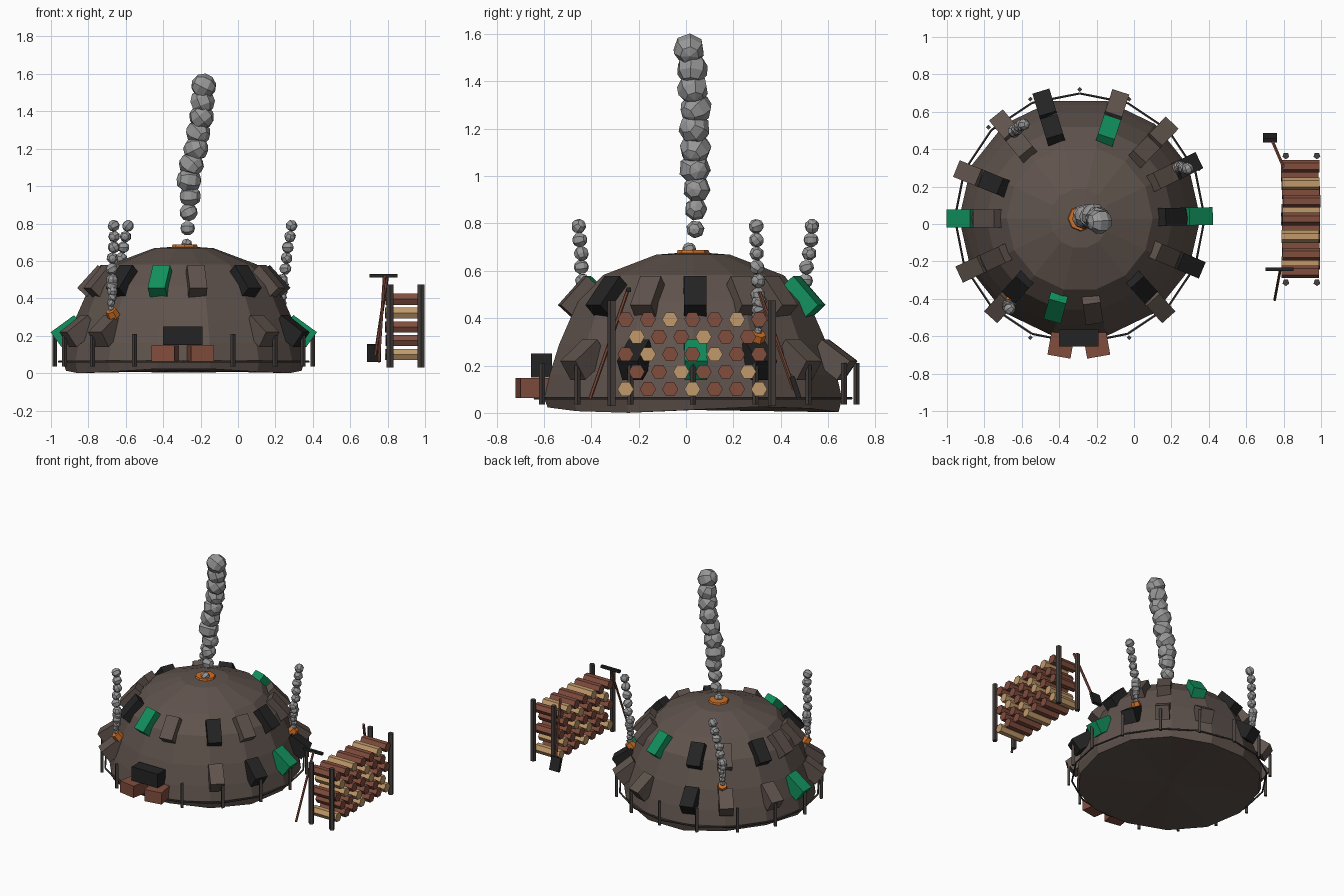
import bpy, bmesh, math, random
from mathutils import Vector, Matrix, Euler

if "Cube" in bpy.data.objects:
    bpy.data.objects.remove(bpy.data.objects["Cube"])

random.seed(4)
CX, CY = -0.29, 0.03          # centre of the mound


def mat(name, r, g, b):
    m = bpy.data.materials.new(name)
    m.diffuse_color = (r, g, b, 1)
    m.use_nodes = True
    m.node_tree.nodes["Principled BSDF"].inputs["Base Color"].default_value = m.diffuse_color
    return m


EARTH = mat("earth_brown", .115, .086, .073)
BLACK = mat("charcoal_black", .017, .017, .017)
GREEN = mat("moss_green", .006, .28, .11)
RED = mat("red_brown_wood", .22, .075, .048)
TAN = mat("tan_wood", .53, .32, .145)
GREY = mat("smoke_grey", .31, .31, .31)
ORANGE = mat("ember_orange", .62, .16, .02)
POST = mat("dark_post", .06, .05, .046)


def finish(name, bm, m):
    me = bpy.data.meshes.new(name)
    bmesh.ops.recalc_face_normals(bm, faces=bm.faces)
    bm.to_mesh(me)
    bm.free()
    me.materials.append(m)
    ob = bpy.data.objects.new(name, me)
    bpy.context.collection.objects.link(ob)
    return ob


def box(name, loc, size, m, rot=None):
    bm = bmesh.new()
    R = rot or Matrix.Identity(4)
    bmesh.ops.create_cube(bm, size=1, matrix=Matrix.Translation(loc) @ R @ Matrix.Diagonal((*size, 1)))
    return finish(name, bm, m)


def rod(name, a, b, r, m, sides=6, r2=None):
    a, b = Vector(a), Vector(b)
    d = b - a
    bm = bmesh.new()
    M = Matrix.Translation((a + b) / 2) @ d.to_track_quat('Z', 'Y').to_matrix().to_4x4()
    bmesh.ops.create_cone(bm, cap_ends=True, segments=sides, radius1=r,
                          radius2=r if r2 is None else r2, depth=d.length, matrix=M)
    return finish(name, bm, m)


def polar(deg, r, z):
    a = math.radians(deg)
    return Vector((CX + r * math.cos(a), CY + r * math.sin(a), z))


# Mound: a lathed faceted dome with an uneven closed bottom
SIDES = 14
profile = [(.63, .0), (.645, .06), (.622, .16), (.58, .29), (.50, .47), (.39, .582), (.16, .668)]
bm = bmesh.new()
rings = []
for k, (r, z) in enumerate(profile):
    ring = []
    for i in range(SIDES):
        a = 360 * i / SIDES
        dz = .013 * (1 + math.sin(math.radians(a) * 3)) if k == 0 else 0
        ring.append(bm.verts.new(polar(a, r, z + dz)))
    rings.append(ring)
for lo, hi in zip(rings, rings[1:]):
    for i in range(SIDES):
        j = (i + 1) % SIDES
        bm.faces.new((lo[i], lo[j], hi[j], hi[i]))
for ring, z in ((rings[0], .012), (rings[-1], .68)):
    c = bm.verts.new((CX, CY, z))
    for i in range(SIDES):
        bm.faces.new((ring[i], ring[(i + 1) % SIDES], c))
finish("mound", bm, EARTH)

# Cord around the foot of the mound, and the stakes outside it
for i in range(16):
    a = 22.5 * i
    rod("foot_cord", polar(a, .668, .062), polar(a + 22.5, .668, .062), .006, POST, 5)
    if i != 12:
        rod("stake", polar(a, .69, .035), polar(a, .69, .21), .013, POST, 4)

# Sods leaning on the mound: angle, upper colour, lower colour
E, K, G = EARTH, BLACK, GREEN
sods = [(1, K, G), (26, E, K), (46, E, E), (72, G, E), (107, K, K), (129, E, E), (158, K, E),
        (180, E, G), (205, E, E), (228, K, E), (255, G, None), (278, E, None), (312, K, E), (337, E, K)]
for a, up, low in sods:
    turn = Matrix.Rotation(math.radians(a), 4, 'Z')
    box("upper_sod", polar(a, .485, .49), (.165, .095, .08), up,
        turn @ Matrix.Rotation(math.radians(48), 4, 'Y'))
    if low:
        box("lower_sod", polar(a, .62, .225), (.155, .095, .098), low,
            turn @ Matrix.Rotation(math.radians(36), 4, 'Y'))

# Entrance blocks
box("entrance_lintel", (-.295, -.61, .2), (.21, .09, .1), BLACK)
for x, t in ((-.39, -10), (-.20, 10)):
    box("entrance_block", (x, -.645, .105), (.125, .13, .085), RED,
        Matrix.Rotation(math.radians(t), 4, 'Z'))


# Smoke columns: strings of faceted puffs growing from an ember disc
def smoke(name, path, r0, r1, n):
    bm = bmesh.new()
    for i in range(n):
        t = i / (n - 1)
        u = t * (len(path) - 1)
        k = min(int(u), len(path) - 2)
        p = Vector(path[k]).lerp(Vector(path[k + 1]), u - k)
        p += Vector((random.uniform(-1, 1), random.uniform(-1, 1), 0)) * r1 * .12
        r = r0 + (r1 - r0) * min(1, t * 2.5)
        R = Euler([random.uniform(0, 6) for _ in range(3)]).to_matrix().to_4x4()
        bmesh.ops.create_uvsphere(bm, u_segments=7, v_segments=5, radius=r,
                                  matrix=Matrix.Translation(p) @ R)
    finish(name, bm, GREY)


rod("top_ember", (-.285, .03, .66), (-.285, .03, .687), .075, ORANGE, 8, .065)
smoke("main_smoke", [(-.27, .02, .69), (-.265, .045, .86), (-.26, .035, 1.03), (-.225, .042, 1.2),
                     (-.195, .03, 1.37), (-.18, .012, 1.535)], .03, .068, 11)
for bx, by, tx, ty in ((.24, .305, .29, .30), (-.64, .495, -.592, .535), (-.675, -.435, -.662, -.45)):
    out = (Vector((bx - CX, by - CY, 0)).normalized() + Vector((0, 0, 1.3))).normalized()
    base = Vector((bx, by, .325))
    rod("side_ember", base - out * .03, base + out * .014, .036, ORANGE, 6, .03)
    smoke("side_smoke", [(bx, by, .345), (bx, by, .5), (tx, ty, .788)], .018, .032, 11)

# Log rack: hexagonal logs in five staggered rows
for row in range(5):
    odd = row % 2
    for i in range(7 - odd):
        y, z = -.255 + .094 * i + .047 * odd, .1 + .0738 * row
        x = random.uniform(-.006, .004)
        bm = bmesh.new()
        bmesh.ops.create_cone(bm, cap_ends=True, segments=6, radius1=.034, radius2=.034, depth=.2)
        # bring a hexagon corner onto +y before laying the log along x
        ys = max(bm.verts, key=lambda v: v.co.y).co
        bm.transform(Matrix.Rotation(math.pi / 2 - math.atan2(ys.y, ys.x), 4, 'Z'))
        bm.transform(Matrix.Translation((.892 + x, y, z)) @ Matrix.Rotation(math.pi / 2, 4, 'Y'))
        finish("log", bm, TAN if (i + row) % 3 == 0 else RED)
for x in (.812, .978):
    for y in (-.313, .365):
        rod("rack_post", (x, y, .03), (x, y, .475), .019, POST, 5)

# Pick and shovel leaning on the rack
rod("pick_handle", (.752, -.405, .06), (.782, -.245, .52), .008, RED)
box("pick_head", (.777, -.242, .52), (.15, .02, .018), BLACK)
rod("shovel_handle", (.735, .455, .1), (.797, .31, .51), .009, RED)
box("shovel_blade", (.728, .462, .108), (.075, .022, .095), BLACK,
    Matrix.Rotation(math.radians(18), 4, 'X'))
